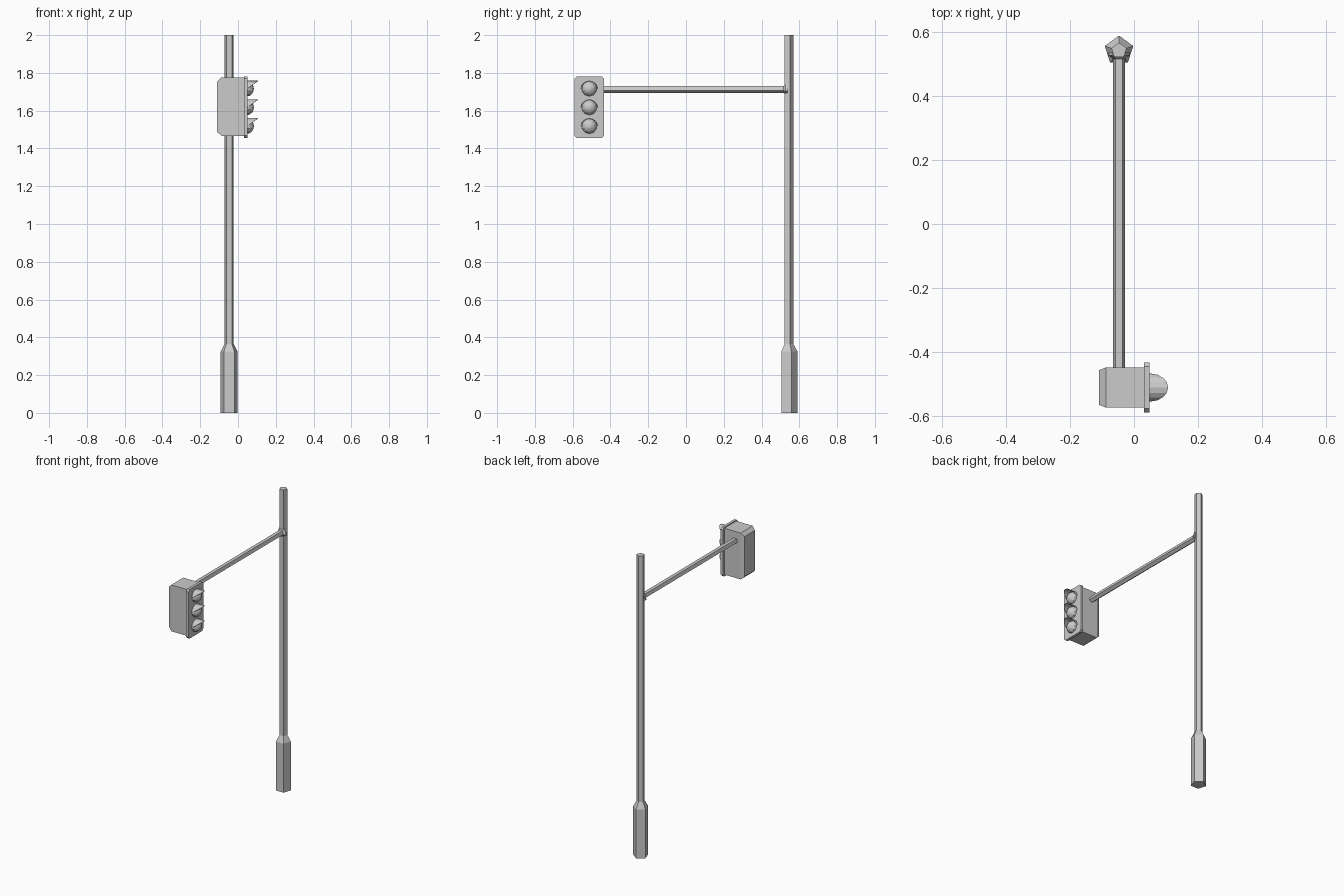
import bpy
from math import sin, cos, pi, radians

if "Cube" in bpy.data.objects:
    bpy.data.objects.remove(bpy.data.objects["Cube"])

PX, PY = -0.047, 0.543          # pole axis
LY = -0.512                     # signal head centre line


def loft(name, rings, caps=True, closed=True):
    """Skin a list of equal-length rings into one flat-shaded mesh."""
    n = len(rings[0])
    verts = [p for ring in rings for p in ring]
    faces = []
    for k in range(len(rings) - 1):
        for i in range(n if closed else n - 1):
            a, b = k * n + i, k * n + (i + 1) % n
            faces.append((a, b, b + n, a + n))
    if caps:
        faces.append(tuple(reversed(range(n))))
        faces.append(tuple(range(len(verts) - n, len(verts))))
    mesh = bpy.data.meshes.new(name)
    mesh.from_pydata(verts, [], faces)
    obj = bpy.data.objects.new(name, mesh)
    bpy.context.collection.objects.link(obj)
    return obj


def circle(n, r, start):
    return [(r * cos(start + 2 * pi * i / n), r * sin(start + 2 * pi * i / n))
            for i in range(n)]


def z_ring(z, r):
    return [(PX + u, PY + v, z) for u, v in circle(5, r, pi / 2)]


def y_ring(y, r, z=1.714):
    return [(PX + u, y, z - v) for u, v in circle(5, r, pi / 2)]


def rect(x, hy, z0, z1, c):
    """Corner-cut rectangle in the yz plane."""
    zc, hz = (z0 + z1) / 2, (z1 - z0) / 2
    pts = [(hy, -hz + c), (hy, hz - c), (hy - c, hz), (-hy + c, hz),
           (-hy, hz - c), (-hy, -hz + c), (-hy + c, -hz), (hy - c, -hz)]
    return [(x, LY + u, zc + v) for u, v in pts]


def box_ring(x, hy, z0, z1):
    return [(x, LY - hy, z0), (x, LY + hy, z0), (x, LY + hy, z1), (x, LY - hy, z1)]


# Pentagonal pole with thick base
loft("pole", [z_ring(0, 0.047), z_ring(0.325, 0.047),
              z_ring(0.365, 0.025), z_ring(2.0, 0.025)])

# Horizontal arm with flared joint at the pole
loft("arm", [y_ring(-0.46, 0.0195), y_ring(0.517, 0.0195),
             y_ring(0.527, 0.034), y_ring(0.538, 0.034)])

# Signal housing with tapered back
loft("housing", [box_ring(-0.11, 0.054, 1.488, 1.754),
                 box_ring(-0.088, 0.063, 1.467, 1.775),
                 box_ring(0.034, 0.063, 1.467, 1.775)])

# Front plate with cut corners
loft("front_plate", [rect(0.032, 0.078, 1.456, 1.782, 0.012),
                     rect(0.049, 0.078, 1.456, 1.782, 0.012)])

# Three domed lenses, each under an obliquely cut visor
for i, zc in enumerate((1.716, 1.617, 1.518)):
    dome = []
    for a in (0, 25, 50, 72, 88):
        x, r = 0.046 + 0.038 * sin(radians(a)), 0.041 * cos(radians(a))
        dome.append([(x, LY + u, zc + v) for u, v in circle(10, r, pi / 2)])
    loft(f"lens_{i + 1}", dome)

    angles = [pi * k / 8 for k in range(9)]
    rim = [(0.046, LY + 0.043 * cos(a), zc + 0.042 * sin(a)) for a in angles]
    lip = [(0.05 + 0.057 * sin(a), y, z) for a, (x, y, z) in zip(angles, rim)]
    visor = loft(f"visor_{i + 1}", [rim, lip], caps=False, closed=False)
    mod = visor.modifiers.new("thickness", 'SOLIDIFY')
    mod.thickness = 0.002
    mod.offset = 0

# Consistent outward normals
import bmesh
for obj in bpy.context.collection.objects:
    bm = bmesh.new()
    bm.from_mesh(obj.data)
    bmesh.ops.recalc_face_normals(bm, faces=bm.faces)
    bm.to_mesh(obj.data)
    bm.free()
